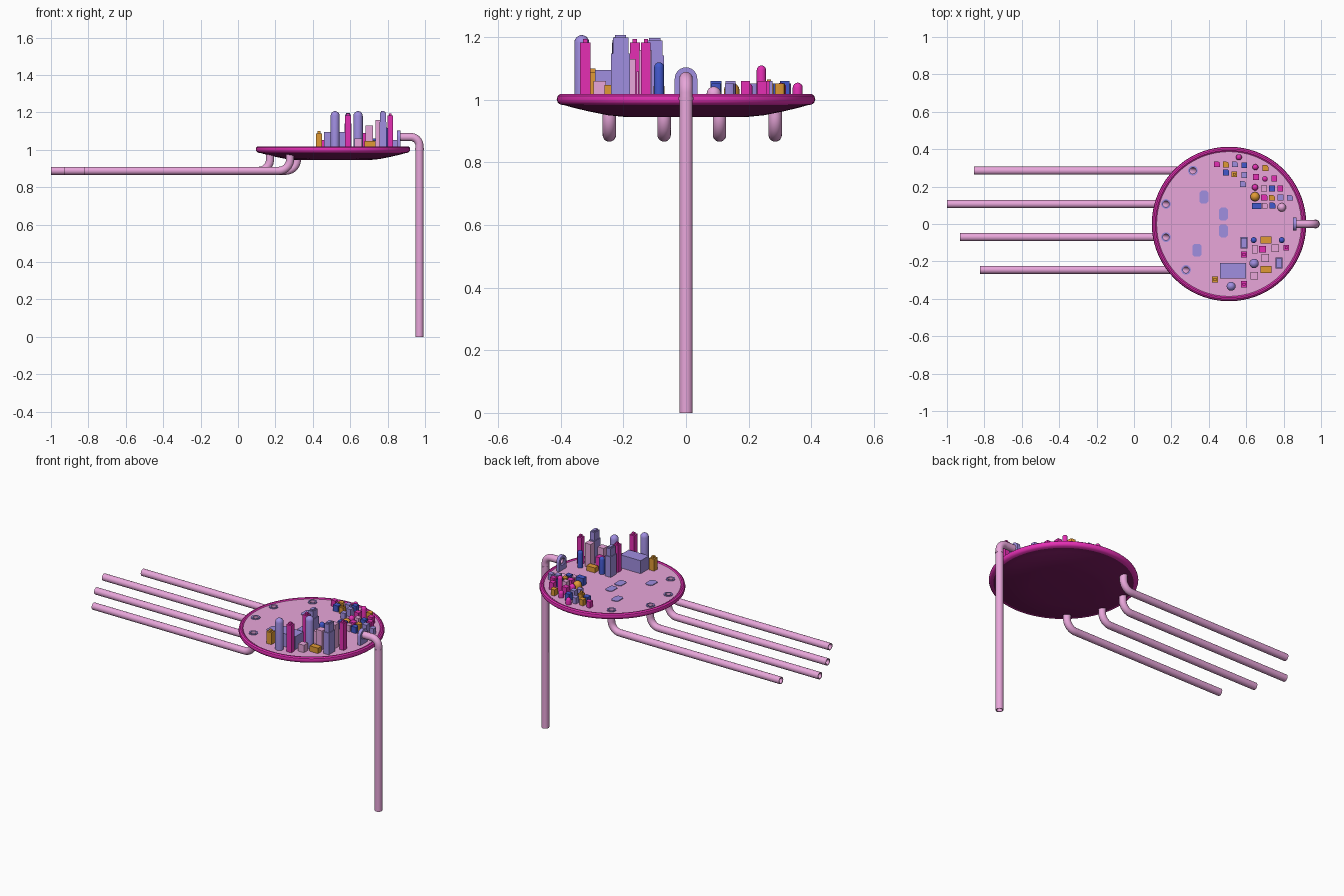
import bpy, bmesh, math
from mathutils import Vector

if "Cube" in bpy.data.objects:
    bpy.data.objects.remove(bpy.data.objects["Cube"])

def mat(name, hexcol):
    m = bpy.data.materials.new(name)
    c = [int(hexcol[i:i + 2], 16) / 255 for i in (0, 2, 4)]
    m.diffuse_color = [((v + .055) / 1.055) ** 2.4 if v > .04 else v / 12.92 for v in c] + [1]
    m.use_nodes = True
    m.node_tree.nodes["Principled BSDF"].inputs["Base Color"].default_value = m.diffuse_color
    return m

MAT = {'p': mat('pink', 'E8A6DA'), 'm': mat('magenta', 'E52FB4'), 'l': mat('lavender', 'A08EE0'),
       'g': mat('gold', 'E09A35'), 'b': mat('blue', '4258CC'), 'd': mat('plum', '7A1A60')}
CX, DECK = 0.508, 1.014

def finish(bm, name, key, smooth=True):
    bmesh.ops.recalc_face_normals(bm, faces=bm.faces)
    me = bpy.data.meshes.new(name)
    bm.to_mesh(me)
    bm.free()
    ob = bpy.data.objects.new(name, me)
    bpy.context.collection.objects.link(ob)
    for k in key:
        me.materials.append(MAT[k])
    if smooth:
        bpy.ops.object.select_all(action='DESELECT')
        bpy.context.view_layer.objects.active = ob
        ob.select_set(True)
        bpy.ops.object.shade_smooth_by_angle(angle=math.radians(35))
    return ob

def skin(bm, rings, closed=False):
    """Join equal-sized rings of points into a surface, capped unless closed."""
    vs = [[bm.verts.new(p) for p in r] for r in rings]
    n, k = len(vs[0]), len(vs)
    for i in range(k if closed else k - 1):
        a, b = vs[i], vs[(i + 1) % k]
        for j in range(n):
            bm.faces.new((a[j], a[(j + 1) % n], b[(j + 1) % n], b[j]))
    if not closed:
        bm.faces.new(vs[0])
        bm.faces.new(vs[-1])

def circle(x, y, z, r, n):
    return [(x + r * math.cos(2 * math.pi * i / n), y + r * math.sin(2 * math.pi * i / n), z) for i in range(n)]

def tube(name, path, r=0.0215, wall=0.005, n=20):
    """Hollow pipe along a path lying in the xz plane."""
    path = [Vector(p) for p in path]
    outer, inner = [], []
    for i, p in enumerate(path):
        ds = [(b - a).normalized() for a, b in zip(path[max(i - 1, 0):i + 1], path[max(i, 1):i + 2])]
        t = sum(ds, Vector()).normalized() if 0 < i < len(path) - 1 else (path[min(i + 1, len(path) - 1)] - path[max(i - 1, 0)]).normalized()
        side = Vector((0, 1, 0))
        up = t.cross(side)
        for lst, rad in ((outer, r), (inner, r - wall)):
            lst.append([p + rad * (math.cos(a) * side + math.sin(a) * up)
                        for a in (2 * math.pi * j / n for j in range(n))])
    bm = bmesh.new()
    skin(bm, outer + inner[::-1], closed=True)
    return finish(bm, name, 'p')

def bend(cx, y, cz, r, a0, a1, n=10):
    return [(cx + r * math.cos(math.radians(a0 + (a1 - a0) * i / n)), y,
             cz + r * math.sin(math.radians(a0 + (a1 - a0) * i / n))) for i in range(n + 1)]

# Dish hull: plum bowl, magenta bead rim, pink deck
profile = [(.19, .945), (.25, .951), (.31, .963), (.36, .975), (.388, .983), (.402, .985), (.41, .992),
           (.413, 1.002), (.41, 1.013), (.402, 1.019), (.394, 1.019), (.387, DECK)]
bm = bmesh.new()
skin(bm, [circle(CX, 0, z, r, 72) for r, z in profile])
for f in bm.faces:
    c = f.calc_center_median()
    d = math.hypot(c.x - CX, c.y)
    f.material_index = 2 if len(f.verts) > 4 and c.z > 1 else (0 if d < .386 else 1)
dish = finish(bm, 'dish', 'dmp')

# Feed pipes: (y, outer end x, drain x), each bending up into a drain hole
feeds = [(.285, -.856, .315), (.107, -1, .171), (-.07, -.93, .171), (-.245, -.824, .278)]
bm = bmesh.new()
for i, (y, x0, x1) in enumerate(feeds):
    tube(f'feed_pipe_{i}', [(x0, y, .888)] + bend(x1 - .06, y, .948, .06, -90, 0) + [(x1, y, DECK + .003)])
    skin(bm, [circle(x1, y, z, .019, 20) for z in (.9, 1.05)])
    rim = bmesh.new()
    skin(rim, [circle(x1, y, DECK + z, r, 20) for r, z in
               ((.017, -.004), (.017, .005), (.026, .005), (.026, -.004))], closed=True)
    finish(rim, f'drain_ring_{i}', 'l')
cutter = finish(bm, 'drain_cutter', '', False)
cutter.hide_render = True
mod = dish.modifiers.new('drains', 'BOOLEAN')
mod.object, mod.solver = cutter, 'EXACT'
bpy.context.view_layer.objects.active = dish
bpy.ops.object.modifier_apply(modifier=mod.name)
bpy.data.objects.remove(cutter)

# Outlet pipe dropping to the ground, with its arched portal and coupling
tube('outlet_pipe', [(.86, 0, 1.068)] + bend(.925, 0, 1.023, .045, 90, 0) + [(.97, 0, 0)])

def arch(x, r, zb):
    curve = [(x, r * math.cos(math.pi * i / 12), 1.068 + r * math.sin(math.pi * i / 12)) for i in range(13)]
    return [(x, r, zb)] + curve + [(x, -r, zb)]

bm = bmesh.new()
skin(bm, [arch(.85, .036, DECK), arch(.87, .036, DECK), arch(.87, .019, 1.045), arch(.85, .019, 1.045)], closed=True)
finish(bm, 'outlet_portal', 'l')
bm = bmesh.new()
skin(bm, [circle(.97, 0, z, r, 20) for z, r in ((1.0, .021), (1.0, .0235), (1.01, .0235), (1.01, .021))], closed=True)
finish(bm, 'outlet_coupling', 'p')

def block(bm, x, y, w, d, z0, z1, cut=0.0):
    a, b = w / 2, d / 2
    pts = [(-a, -b), (a, -b), (a, b), (-a, b)]
    if cut:
        pts[2:3] = [(a, b - cut), (a - .3 * cut, b - .3 * cut), (a - cut, b)]
    skin(bm, [[(x + px, y + py, z) for px, py in pts] for z in (z0, z1)])

def building(name, kind, col, x, y, w, d, top):
    """b block, q rounded-corner block, r domed cylinder, t tower with tip, s stepped tower."""
    bm = bmesh.new()
    z0 = DECK - .002
    if kind == 'r':
        r = w / 2
        skin(bm, [circle(x, y, z0, r, 16)] + [circle(x, y, top - r * (1 - math.sin(a)), r * math.cos(a), 16)
                                             for a in (0, .4, .8, 1.2, 1.5)])
    elif kind == 't':
        block(bm, x, y, w, d, z0, top - .012)
        block(bm, x, y, w * .45, d * .45, top - .012, top)
    elif kind == 's':
        mid = z0 + .7 * (top - z0)
        block(bm, x, y, w, d, z0, mid)
        block(bm, x, y, w * .8, d * .82, mid, top - .008)
        block(bm, x, y, w * .5, d * .6, top - .008, top)
    else:
        block(bm, x, y, w, d, z0, top, .012 if kind == 'q' else 0)
    return finish(bm, name, col, kind in 'rq')

# Tall quarter: kind, colour, x, y, width, depth, top
tall = [('r', 'l', .519, -.333, .048, .048, 1.207), ('t', 'm', .588, -.322, .034, .034, 1.195),
        ('t', 'g', .433, -.297, .034, .034, 1.10), ('b', 'l', .529, -.25, .14, .083, 1.095),
        ('b', 'p', .642, -.276, .04, .04, 1.06), ('b', 'g', .706, -.243, .058, .036, 1.048),
        ('r', 'l', .642, -.211, .05, .05, 1.207), ('s', 'l', .775, -.209, .038, .06, 1.207),
        ('b', 'p', .702, -.182, .042, .042, 1.13), ('t', 'm', .588, -.163, .032, .032, 1.195),
        ('s', 'l', .588, -.1, .038, .06, 1.197), ('b', 'p', .645, -.135, .03, .046, 1.09),
        ('b', 'm', .687, -.135, .04, .036, 1.09), ('b', 'p', .755, -.13, .04, .04, 1.16),
        ('t', 'm', .815, -.128, .03, .03, 1.195), ('r', 'b', .64, -.086, .032, .032, 1.12),
        ('b', 'g', .706, -.086, .058, .036, 1.045), ('r', 'b', .79, -.086, .032, .032, 1.12)]
for i, b in enumerate(tall):
    building(f'tall_building_{i}', *b)

# Low quarter: kind + colour, x, y, size
low = [('rm', .561, .357, .032), ('qm', .444, .32, .03), ('qg', .492, .318, .03), ('ql', .54, .32, .03),
       ('bb', .59, .315, .03), ('qb', .492, .275, .034), ('tg', .536, .265, .03), ('bl', .59, .262, .03),
       ('ql', .583, .214, .03), ('rm', .649, .304, .032), ('qg', .702, .3, .032), ('bm', .653, .25, .032),
       ('rm', .7, .241, .03), ('bm', .749, .243, .03), ('rm', .647, .196, .034), ('bp', .695, .19, .03),
       ('bb', .738, .19, .03), ('bm', .781, .19, .03), ('rg', .647, .146, .05), ('qm', .697, .142, .034),
       ('qg', .738, .14, .03), ('bl', .783, .142, .032), ('ql', .834, .14, .03), ('bb', .656, .096, .05),
       ('qp', .7, .097, .03), ('qb', .74, .098, .032), ('rp', .79, .089, .046)]
tops = {'r': 1.055, 'q': 1.052, 'b': 1.06, 't': 1.065}
for i, (k, x, y, s) in enumerate(low):
    top = {12: 1.11, 26: 1.043}.get(i, tops[k[0]])
    building(f'low_building_{i}', k[0], k[1], x, y, s, min(s, .034) if k[0] == 'b' else s, top)

# Landing pads with clipped corners
half = [(-.024, -.024), (-.014, -.034), (.014, -.034), (.024, -.024)]
outline = half + [(-a, -b) for a, b in half]
for i, (x, y) in enumerate([(.374, .144), (.478, .053), (.478, -.037), (.337, -.141)]):
    bm = bmesh.new()
    skin(bm, [[(x + a, y + b, z) for a, b in outline] for z in (DECK - .002, DECK + .004)])
    finish(bm, f'pad_{i}', 'l', False)
